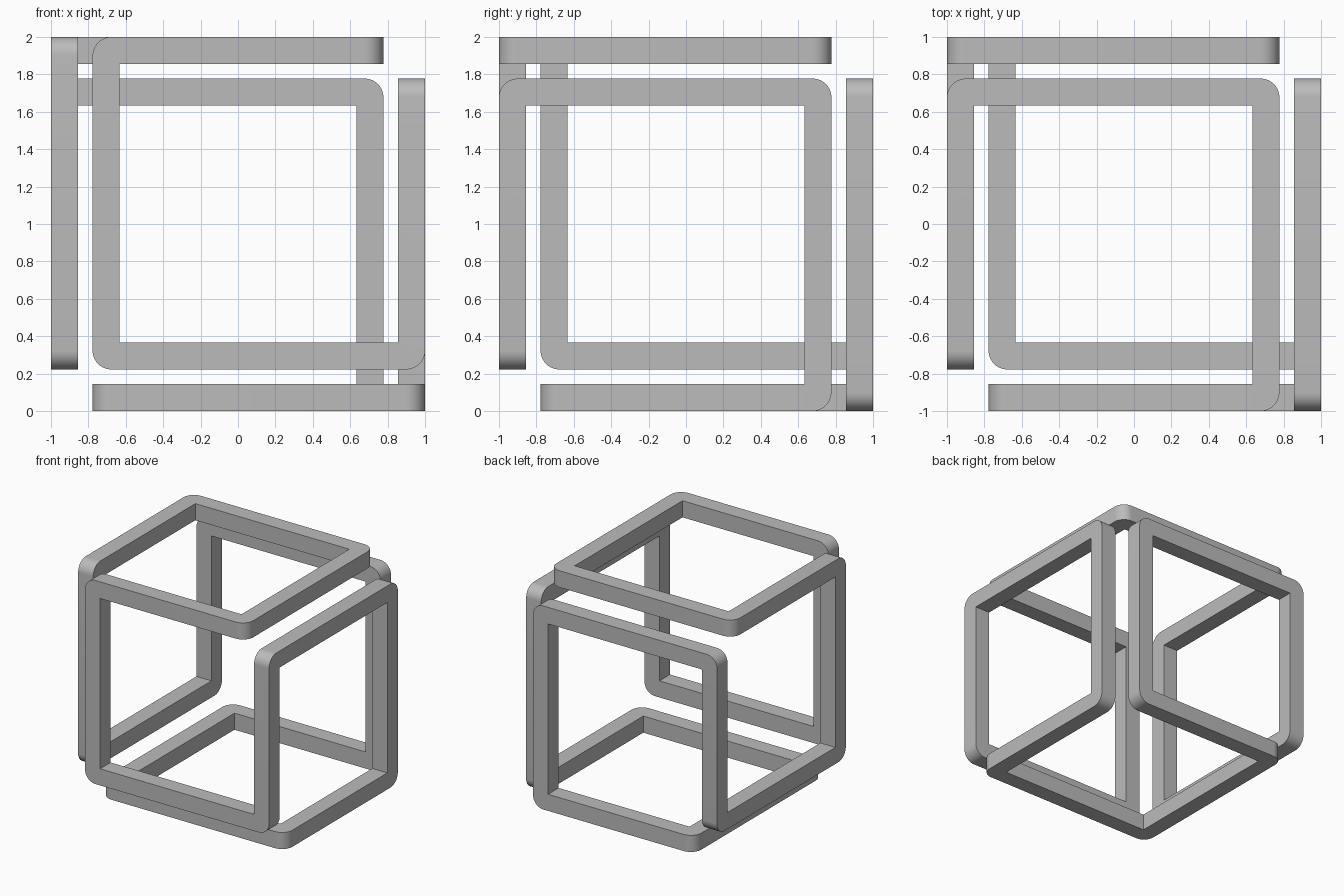
import bpy, bmesh, math
from mathutils import Vector

default = bpy.data.objects.get("Cube")
if default:
    bpy.data.objects.remove(default, do_unlink=True)

HALF = 0.0725      # half the bar thickness
OUT = 1 - HALF     # centreline of the bars on the cube edges
INN = 0.705        # centreline of the set-back bars
ROUND = 0.1        # radius of the outer corners

grey = bpy.data.materials.new("plain_grey")
grey.use_nodes = True
colour = (0.5, 0.5, 0.5, 1)
grey.diffuse_color = colour
grey.node_tree.nodes["Principled BSDF"].inputs["Base Color"].default_value = colour

# Turning points of the single closed bar: three on each cube side.
# o/i = positive outer/inner, O/I = negative outer/inner
value = {"o": OUT, "i": INN, "O": -OUT, "I": -INN}
turns = ("IOo IOI oOI "    # front
         "oOi oii oiO "    # left
         "oIO IIO IoO "    # bottom
         "ioO ioi Ooi "    # back
         "OoI OII OIo "    # right
         "Oio iio iOo")    # top
path = [Vector([value[c] for c in word]) for word in turns.split()]
count = len(path)

bm = bmesh.new()
rings, outer_edges = [], []

# Mitred square section at each turn
for k, p in enumerate(path):
    a = (p - path[k - 1]).normalized()
    b = (path[(k + 1) % count] - p).normalized()
    n = a.cross(b)
    ring = [bm.verts.new(p + HALF * (s * (a - b) + t * n))
            for s, t in ((1, 1), (1, -1), (-1, -1), (-1, 1))]
    rings.append(ring)
    outer_edges.append((ring[0], ring[1]))

# Four long faces between neighbouring sections
for k in range(count):
    ring, after = rings[k], rings[(k + 1) % count]
    d = (path[(k + 1) % count] - path[k]).normalized()

    def across(v, centre):
        w = v.co - centre
        return w - d * w.dot(d)

    match = [min(after, key=lambda v: (across(v, path[(k + 1) % count])
                                       - across(u, path[k])).length) for u in ring]
    for j in range(4):
        m = (j + 1) % 4
        bm.faces.new((ring[j], ring[m], match[m], match[j]))

# Round only the outside of every turn
edges = [bm.edges.get(pair) or bm.edges.new(pair) for pair in outer_edges]
bmesh.ops.bevel(bm, geom=edges, offset=ROUND, offset_type='OFFSET',
                segments=10, profile=0.5, affect='EDGES')
bmesh.ops.recalc_face_normals(bm, faces=bm.faces)
bmesh.ops.translate(bm, verts=bm.verts, vec=(0, 0, 1))

mesh = bpy.data.meshes.new("woven_cube_frame")
bm.to_mesh(mesh)
bm.free()
mesh.materials.append(grey)
frame = bpy.data.objects.new("woven_cube_frame", mesh)
bpy.context.collection.objects.link(frame)

bpy.ops.object.select_all(action='DESELECT')
frame.select_set(True)
bpy.context.view_layer.objects.active = frame
bpy.ops.object.shade_smooth_by_angle(angle=math.radians(30))
